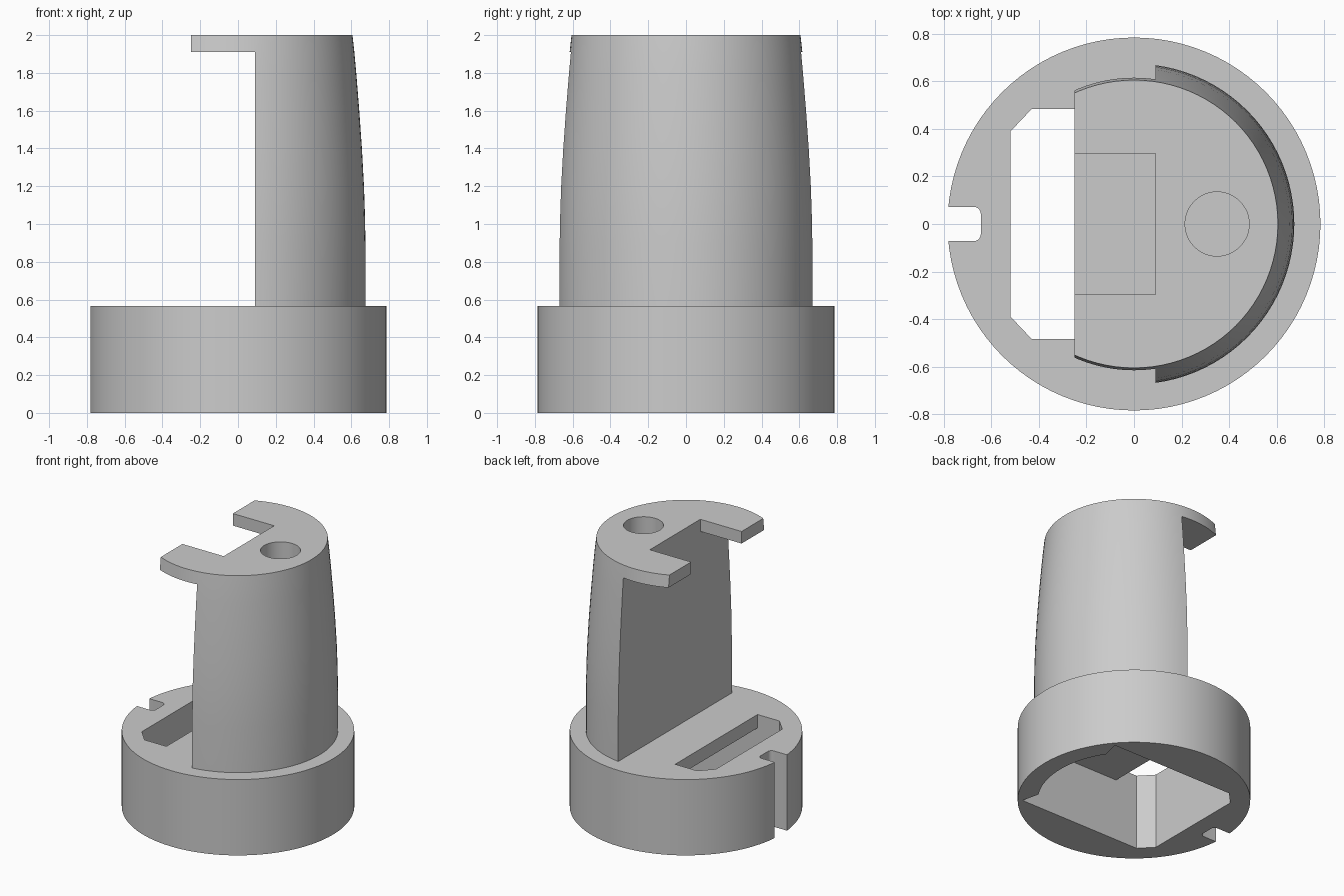
import bpy, bmesh, math
from mathutils import Matrix

cube = bpy.data.objects.get("Cube")
if cube:
    bpy.data.objects.remove(cube)

SEGMENTS = 96
BASE_R, BASE_TOP, CEILING = 0.785, 0.565, 0.465
CUT_X, PLATE_X, PLATE_Z = 0.09, -0.25, 1.91

grey = bpy.data.materials.new("plain grey")
grey.use_nodes = True
colour = (0.6, 0.6, 0.6, 1)
grey.diffuse_color = colour
grey.node_tree.nodes["Principled BSDF"].inputs["Base Color"].default_value = colour


def finish(name, bm):
    bmesh.ops.recalc_face_normals(bm, faces=bm.faces)
    mesh = bpy.data.meshes.new(name)
    bm.to_mesh(mesh)
    bm.free()
    mesh.materials.append(grey)
    obj = bpy.data.objects.new(name, mesh)
    bpy.context.collection.objects.link(obj)
    return obj


def prism(name, outline, z0, z1):
    """Extrude a flat outline between two heights."""
    bm = bmesh.new()
    face = bm.faces.new([bm.verts.new((x, y, z0)) for x, y in outline])
    top = bmesh.ops.extrude_face_region(bm, geom=[face])["geom"]
    moved = [v for v in top if isinstance(v, bmesh.types.BMVert)]
    bmesh.ops.translate(bm, verts=moved, vec=(0, 0, z1 - z0))
    return finish(name, bm)


def box(name, x0, x1, half_y, z0, z1):
    return prism(name, [(x0, -half_y), (x1, -half_y), (x1, half_y), (x0, half_y)], z0, z1)


def arc(cx, cy, r, start, end, steps):
    angles = [math.radians(start + (end - start) * i / steps) for i in range(steps + 1)]
    return [(cx + r * math.cos(a), cy + r * math.sin(a)) for a in angles]


def circle(cx, r, steps):
    return arc(cx, 0, r, 0, 360, steps)[:-1]


def lathe(name, profile):
    """Stack rings of the given radius and height, capped at both ends."""
    bm = bmesh.new()
    rings = [[bm.verts.new((x, y, z)) for x, y in circle(0, r, SEGMENTS)] for r, z in profile]
    for low, high in zip(rings, rings[1:]):
        for i in range(SEGMENTS):
            j = (i + 1) % SEGMENTS
            bm.faces.new((low[i], low[j], high[j], high[i]))
    bm.faces.new(rings[0])
    bm.faces.new(rings[-1])
    return finish(name, bm)


def carve(target, cutter):
    cutter.hide_render = True
    mod = target.modifiers.new("cut", "BOOLEAN")
    mod.operation = "DIFFERENCE"
    mod.solver = "EXACT"
    mod.object = cutter
    bpy.context.view_layer.objects.active = target
    bpy.ops.object.modifier_apply(modifier=mod.name)
    bpy.data.objects.remove(cutter)


def mirrored(half):
    """Close an outline by reflecting its lower half across y = 0."""
    return half + [(x, -y) for x, y in reversed(half)]


# Round base with an open underside
base = prism("base", circle(0, BASE_R, SEGMENTS), 0, BASE_TOP)
slot_corner = [(-0.52, -0.39), (-0.43, -0.485)]
cavity = mirrored(slot_corner + [(0.575, -0.485)] + arc(0, 0, 0.65, -33, -1, 12))
carve(base, prism("cavity_cutter", cavity, -0.1, CEILING))

# Chamfered slot through the base ceiling
slot = mirrored(slot_corner + [(PLATE_X, -0.485)])
carve(base, prism("slot_cutter", slot, CEILING - 0.05, BASE_TOP + 0.1))

# Rounded locating notch in the rim
notch = mirrored([(-0.9, -0.072)] + arc(-0.675, -0.042, 0.03, -90, 0, 6))
carve(base, prism("notch_cutter", notch, -0.1, BASE_TOP + 0.1))

# Tapered tower, cut away below an overhanging top plate
tower = lathe("tower", [(0.675, BASE_TOP), (0.675, 0.9), (0.672, 1.05), (0.667, 1.2),
                        (0.656, 1.4), (0.642, 1.6), (0.626, 1.8), (0.616, PLATE_Z), (0.606, 2.0)])
carve(tower, box("recess_cutter", -1, CUT_X, 1, 0.4, PLATE_Z))
carve(tower, box("plate_edge_cutter", -1, PLATE_X, 1, 1.5, 2.2))
carve(tower, box("plate_notch_cutter", -1, CUT_X, 0.297, 1.5, 2.2))

# Round socket in the top
carve(tower, prism("socket_cutter", circle(0.35, 0.135, 48), 1.6, 2.2))

for obj in (base, tower):
    bpy.ops.object.select_all(action="DESELECT")
    obj.select_set(True)
    bpy.context.view_layer.objects.active = obj
    bpy.ops.object.shade_smooth_by_angle(angle=math.radians(25))
